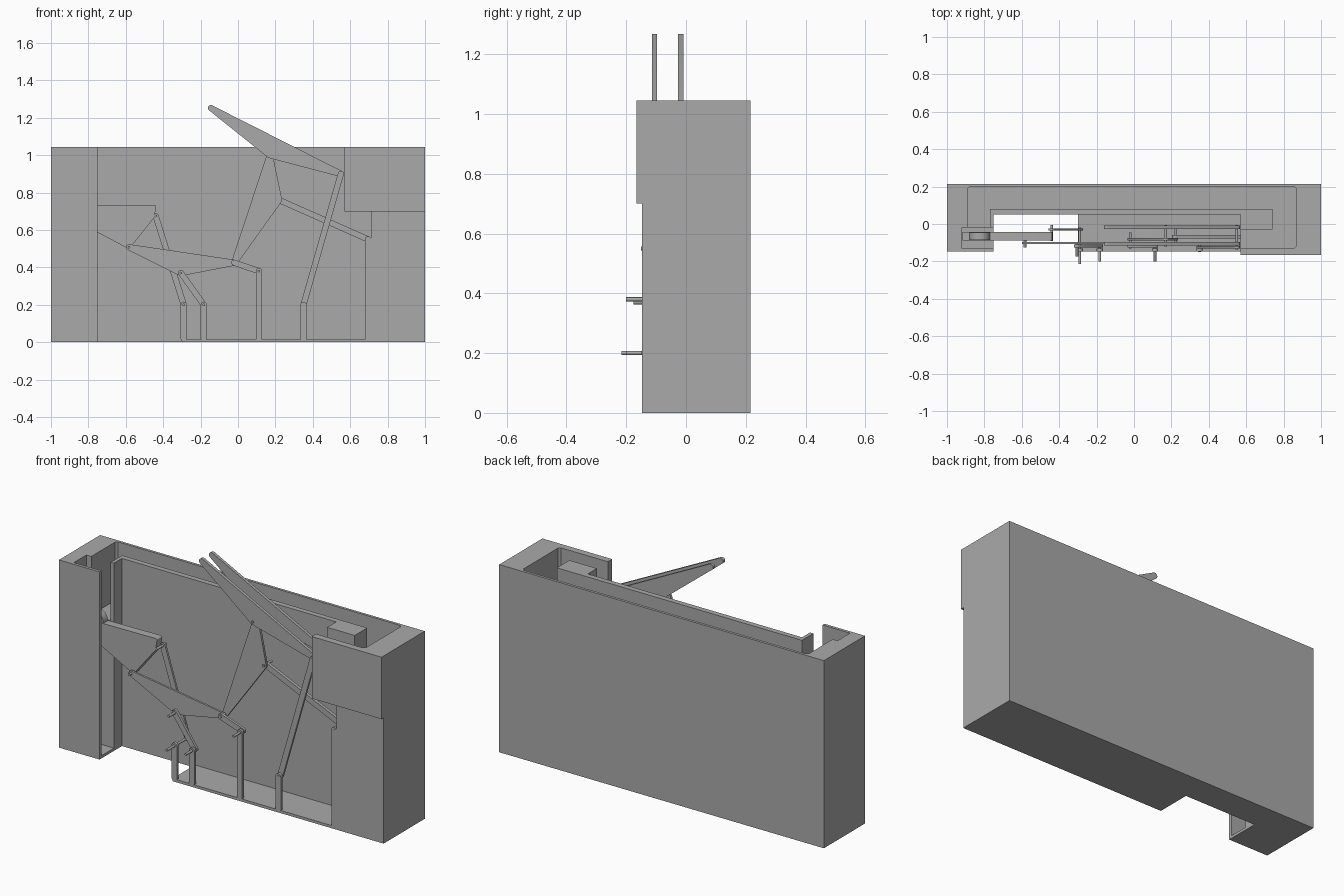
import bpy, bmesh, math

old = bpy.data.objects.get("Cube")
if old:
    bpy.data.objects.remove(old, do_unlink=True)

GREY = (0.4, 0.4, 0.4, 1.0)
grey = bpy.data.materials.new("matte_grey")
grey.use_nodes = True
grey.diffuse_color = GREY
grey.node_tree.nodes["Principled BSDF"].inputs["Base Color"].default_value = GREY


def finish(name, bm):
    bmesh.ops.recalc_face_normals(bm, faces=bm.faces)
    mesh = bpy.data.meshes.new(name)
    bm.to_mesh(mesh)
    bm.free()
    obj = bpy.data.objects.new(name, mesh)
    bpy.context.collection.objects.link(obj)
    mesh.materials.append(grey)
    return obj


def prism(name, outline, z0, z1):
    """Extrude a plan outline upwards."""
    bm = bmesh.new()
    face = bm.faces.new([bm.verts.new((x, y, z0)) for x, y in outline])
    top = bmesh.ops.extrude_face_region(bm, geom=[face])["geom"]
    bmesh.ops.translate(bm, vec=(0, 0, z1 - z0),
                        verts=[v for v in top if isinstance(v, bmesh.types.BMVert)])
    return finish(name, bm)


def box(name, x0, x1, y0, y1, z0, z1):
    return prism(name, [(x0, y0), (x1, y0), (x1, y1), (x0, y1)], z0, z1)


def plate(name, points, r, y0, y1, sides=16):
    """Flat link with rounded corners around its pivots (x, z)."""
    bm = bmesh.new()
    for px, pz in points:
        for i in range(sides):
            a = math.tau * i / sides
            for y in (y0, y1):
                bm.verts.new((px + r * math.cos(a), y, pz + r * math.sin(a)))
    hull = bmesh.ops.convex_hull(bm, input=bm.verts)
    inner = {g for g in hull["geom_interior"] if isinstance(g, bmesh.types.BMVert)}
    bmesh.ops.delete(bm, geom=list(inner), context='VERTS')
    bmesh.ops.dissolve_limit(bm, angle_limit=0.01, verts=bm.verts, edges=bm.edges)
    obj = finish(name, bm)
    bpy.context.view_layer.objects.active = obj
    bpy.ops.object.select_all(action='DESELECT')
    obj.select_set(True)
    bpy.ops.object.shade_smooth_by_angle(angle=math.radians(35))
    return obj


def boolean(obj, other, operation):
    mod = obj.modifiers.new(other.name, 'BOOLEAN')
    mod.operation = operation
    mod.solver = 'EXACT'
    mod.object = other
    other.hide_render = True
    bpy.context.view_layer.objects.active = obj
    bpy.ops.object.modifier_apply(modifier=mod.name)
    bpy.data.objects.remove(other, do_unlink=True)


TOP, FRONT, BACK, PANEL = 1.045, -0.147, 0.215, 0.05

# Housing: back panel, left column, right block and upper right cover
housing = prism("housing", [
    (-1, FRONT), (-0.75, FRONT), (-0.75, PANEL), (0.71, PANEL),
    (0.71, FRONT), (1, FRONT), (1, BACK), (-1, BACK)], 0, TOP)
boolean(housing, box("cover", 0.57, 1, -0.165, 0.1, 0.7, TOP), 'UNION')

# Open channel running behind the panel, with chamfered outer corners
c = 0.012
boolean(housing, prism("channel", [
    (-0.89, -0.025), (-0.77, -0.025), (-0.77, 0.08), (0.74, 0.08), (0.74, -0.03),
    (0.5, -0.03), (0.5, -0.127), (0.87 - c, -0.127), (0.87, -0.127 + c),
    (0.87, 0.2 - c), (0.87 - c, 0.2), (-0.89 + c, 0.2), (-0.89, 0.2 - c)],
    0.72, 1.2), 'DIFFERENCE')
boolean(housing, box("pocket", -0.92, -0.7, -0.13, -0.02, 0.015, 1.2), 'DIFFERENCE')

# Floor and the upright pivot posts along its front edge
box("floor", -0.3, 0.71, FRONT, PANEL, 0, 0.015)
posts = [(-0.29, 0.2), (-0.183, 0.2), (0.112, 0.38), (0.35, 0.2), (0.695, 0.55)]
for x, z in posts:
    plate("post", [(x, 0.02), (x, z)], 0.0165, FRONT, -0.132)

# Tail arm with its hub inside the pocket
plate("tail_arm", [(-0.91, 0.72), (-0.445, 0.725), (-0.455, 0.67),
                   (-0.585, 0.508), (-0.91, 0.68)], 0.008, -0.088, -0.042)
plate("tail_hub", [(-0.825, 0.73)], 0.055, -0.085, -0.045, 32)

# Linkage pivots
tail, low = (-0.44, 0.675), (-0.305, 0.37)
left, mid = (-0.583, 0.508), (-0.02, 0.425)
knee, shoulder = (0.22, 0.76), (0.17, 1.0)
tip, heel = (-0.145, 1.252), (0.55, 0.9)
R = 0.016

# Straight links and three-pivot plates, back to front
plate("tail_link", [tail, posts[0]], R, -0.036, -0.024)
plate("neck_plate", [mid, shoulder, knee], R, -0.088, -0.074)
plate("knee_link", [knee, posts[4]], R, -0.078, -0.06)
plate("lower_plate", [left, mid, low], R, -0.108, -0.097)
plate("mid_link", [mid, posts[2]], R, -0.125, -0.11)
plate("low_link", [low, posts[1]], R, -0.125, -0.11)
plate("heel_link", [heel, posts[3]], R, -0.13, -0.117)
for y in (-0.114, -0.026):
    plate("top_plate", [tip, shoulder, heel], R, y, y + 0.017)

# Pivot pins, with front and back ends
for (x, z), y0, y1 in [
        (posts[0], -0.215, -0.02), (posts[1], -0.2, -0.11), (posts[2], -0.2, -0.11),
        (posts[3], -0.15, -0.11), (posts[4], -0.15, -0.06), (low, -0.175, -0.095),
        (left, -0.125, -0.045), (mid, -0.13, -0.045), (knee, -0.095, -0.02),
        (shoulder, -0.12, -0.005), (heel, -0.135, -0.005), (tail, -0.09, -0.005)]:
    plate("pivot_pin", [(x, z)], 0.007, y0, y1, 12)
